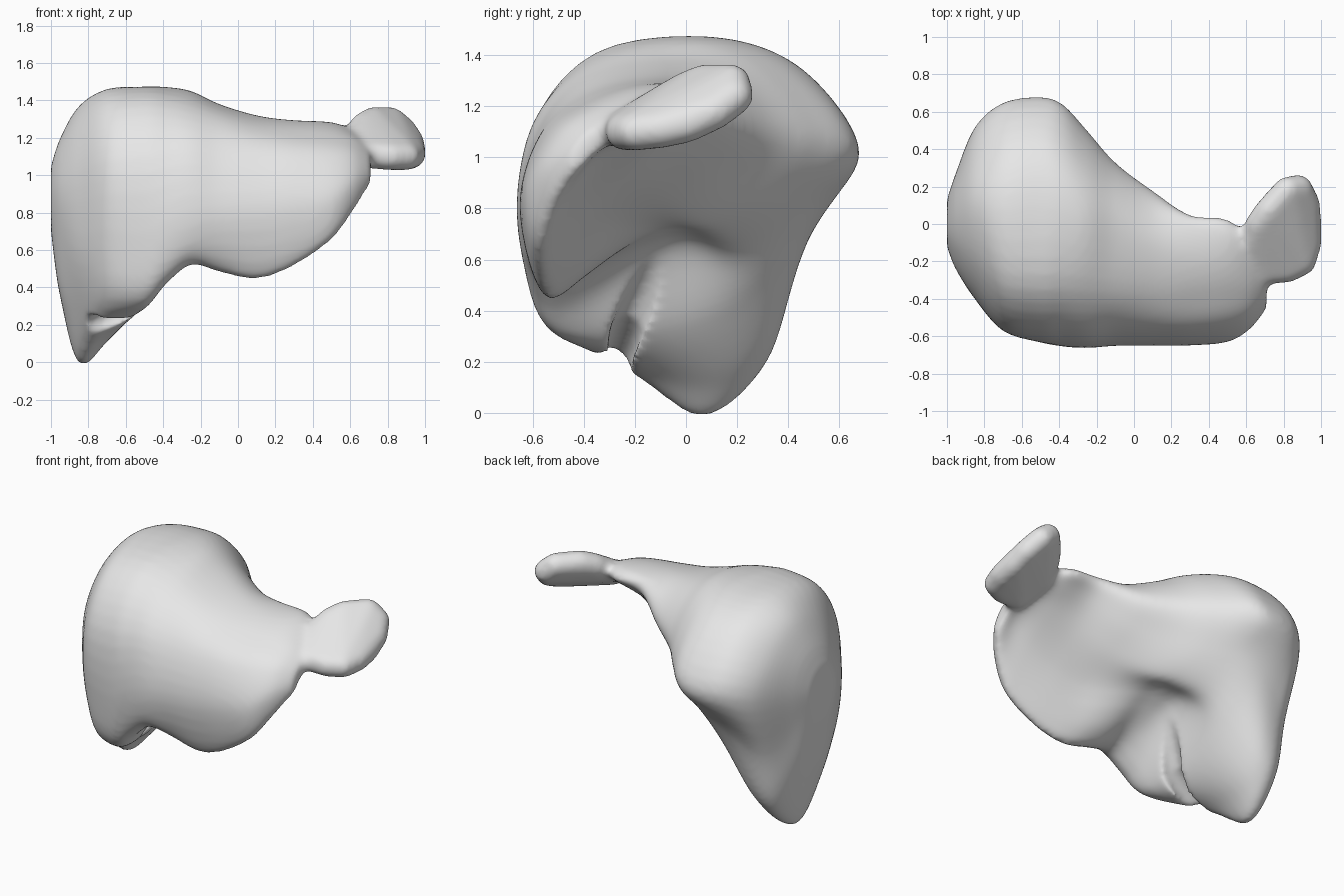
import bpy
import bmesh
from mathutils import Vector, Matrix

cube = bpy.data.objects.get("Cube")
if cube:
    bpy.data.objects.remove(cube, do_unlink=True)

grey = bpy.data.materials.new("plain grey")
grey.use_nodes = True
grey.diffuse_color = (0.8, 0.8, 0.8, 1)
grey.node_tree.nodes["Principled BSDF"].inputs["Base Color"].default_value = grey.diffuse_color


def add_object(name, bm):
    bmesh.ops.recalc_face_normals(bm, faces=bm.faces)
    mesh = bpy.data.meshes.new(name)
    bm.to_mesh(mesh)
    bm.free()
    mesh.materials.append(grey)
    obj = bpy.data.objects.new(name, mesh)
    bpy.context.collection.objects.link(obj)
    return obj


def spline(a, b, c, d, t):
    """Smooth curve from b to c, guided by a and d."""
    return 0.5 * (2 * b + (c - a) * t + (2 * a - 5 * b + 4 * c - d) * t * t
                  + (3 * b - a - 3 * c + d) * t ** 3)


def round_section(x, points):
    """Closed smooth ring through (y, z) points at one x."""
    ring = [Vector((x, y, z)) for y, z in points]
    n = len(ring)
    return [spline(ring[i - 1], ring[i], ring[(i + 1) % n], ring[(i + 2) % n], s / 5)
            for i in range(n) for s in range(5)]


def loft(name, sections, steps=6):
    rings = [round_section(x, pts) for x, pts in sections]
    last = len(rings) - 1
    bm = bmesh.new()
    loops = []
    for i in range(last):
        four = [rings[max(0, min(last, i + k))] for k in (-1, 0, 1, 2)]
        for s in range(steps + (i == last - 1)):
            loops.append([bm.verts.new(spline(*p, s / steps)) for p in zip(*four)])
    for one, two in zip(loops, loops[1:]):
        for j in range(len(one)):
            bm.faces.new((one[j - 1], one[j], two[j], two[j - 1]))
    bm.faces.new(loops[0])
    bm.faces.new(loops[-1])
    bmesh.ops.triangulate(bm, faces=[f for f in bm.faces if len(f.verts) > 4])
    return add_object(name, bm)


def hull(name, centres, radius):
    """Rounded solid wrapped around equal balls."""
    bm = bmesh.new()
    for c in centres:
        bmesh.ops.create_icosphere(bm, subdivisions=3, radius=radius,
                                   matrix=Matrix.Translation(c))
    result = bmesh.ops.convex_hull(bm, input=bm.verts)
    inside = {g for g in result["geom_interior"] + result["geom_unused"]
              if isinstance(g, bmesh.types.BMVert)}
    bmesh.ops.delete(bm, geom=list(inside), context="VERTS")
    return add_object(name, bm)


def apply(obj, kind, **settings):
    bpy.context.view_layer.objects.active = obj
    mod = obj.modifiers.new(kind.title(), kind)
    for key, value in settings.items():
        setattr(mod, key, value)
    bpy.ops.object.modifier_apply(modifier=mod.name)


# Each section runs: front edge, front, shoulder, front top, back top,
# upper back, back, lower back, inner wall, underside
right_lobe = [
    (-1, [(-.06, .72), (-.11, .8), (-.12, .92), (-.07, 1.02), (0, 1.05),
          (.08, 1.02), (.13, .94), (.12, .85), (.08, .76), (0, .7)]),
    (-.95, [(-.1, .4), (-.22, .7), (-.24, .95), (-.12, 1.14), (.05, 1.2),
            (.2, 1.13), (.28, .95), (.23, .7), (.18, .47), (.06, .35)]),
    (-.85, [(-.2, .25), (-.38, .6), (-.38, 1.02), (-.2, 1.28), (.1, 1.37),
            (.35, 1.25), (.52, .98), (.38, .55), (.29, .2), (.05, -.01)]),
    (-.7, [(-.42, .28), (-.55, .62), (-.55, 1.08), (-.33, 1.38), (.08, 1.46),
           (.42, 1.34), (.65, 1.02), (.47, .66), (.32, .25), (.05, .11)]),
    (-.5, [(-.5, .3), (-.62, .6), (-.6, 1.1), (-.35, 1.41), (.1, 1.47),
           (.45, 1.35), (.68, 1.03), (.52, .8), (.27, .48), (-.03, .34)]),
]
middle_lobe = [
    (-.38, [(-.52, .42), (-.65, .68), (-.6, 1.12), (-.35, 1.4), (.08, 1.47),
            (.4, 1.36), (.64, 1.06), (.47, .83), (.22, .62), (-.06, .64)]),
    (-.25, [(-.53, .52), (-.66, .74), (-.6, 1.13), (-.36, 1.37), (.02, 1.45),
            (.3, 1.35), (.5, 1.08), (.36, .86), (.15, .7), (-.08, .71)]),
    (-.1, [(-.51, .48), (-.65, .76), (-.58, 1.11), (-.37, 1.32), (-.02, 1.38),
           (.2, 1.3), (.33, 1.1), (.22, .92), (.05, .76), (-.15, .72)]),
    (.1, [(-.53, .44), (-.65, .78), (-.57, 1.1), (-.38, 1.26), (-.1, 1.32),
          (.09, 1.26), (.18, 1.13), (.08, 1), (-.08, .88), (-.3, .74)]),
]
left_lobe = [
    (.3, [(-.56, .51), (-.65, .82), (-.56, 1.1), (-.38, 1.23), (-.18, 1.29),
          (0, 1.28), (.05, 1.22), (-.02, 1.13), (-.15, 1), (-.36, .8)]),
    (.5, [(-.57, .65), (-.63, .87), (-.53, 1.1), (-.37, 1.21), (-.2, 1.27),
          (-.04, 1.28), (.03, 1.23), (-.05, 1.16), (-.18, 1.07), (-.38, .9)]),
    (.62, [(-.52, .81), (-.56, .95), (-.48, 1.1), (-.36, 1.18), (-.24, 1.22),
           (-.12, 1.24), (-.08, 1.2), (-.13, 1.14), (-.22, 1.09), (-.36, 1)]),
    (.71, [(-.43, .95), (-.45, 1), (-.41, 1.07), (-.35, 1.12), (-.28, 1.15),
           (-.22, 1.17), (-.2, 1.14), (-.23, 1.1), (-.27, 1.07), (-.34, 1.02)]),
]
body = loft("lobed_body", right_lobe + middle_lobe + left_lobe)

# Flat tongue at the left end
tongue = hull("end_tongue", [
    (.7, -.25, 1.11), (.82, -.24, 1.1), (.9, -.2, 1.1), (.93, -.1, 1.11), (.93, 0, 1.13),
    (.92, .11, 1.18), (.88, .19, 1.24), (.82, .18, 1.29), (.72, .07, 1.29),
    (.67, 0, 1.26), (.64, -.1, 1.2)], .075)

# Fuse the tongue to the body
bpy.ops.object.select_all(action="DESELECT")
tongue.select_set(True)
body.select_set(True)
bpy.context.view_layer.objects.active = body
bpy.ops.object.join()
apply(body, "REMESH", mode="VOXEL", voxel_size=.02)

# Cleft under the right lobe, between its front margin and its tip
path = [(-.34, -.12, .56), (-.5, -.23, .33), (-.76, -.28, .19)]
for start, end in zip(path, path[1:]):
    cutter = hull("cleft_cutter", [start, end], .065)
    apply(body, "BOOLEAN", operation="DIFFERENCE", solver="EXACT", object=cutter)
    bpy.data.objects.remove(cutter, do_unlink=True)

# Soften all joints
apply(body, "REMESH", mode="VOXEL", voxel_size=.016)
apply(body, "SMOOTH", factor=.5, iterations=10)
body.data.materials.clear()
body.data.materials.append(grey)
for face in body.data.polygons:
    face.material_index = 0
    face.use_smooth = True
